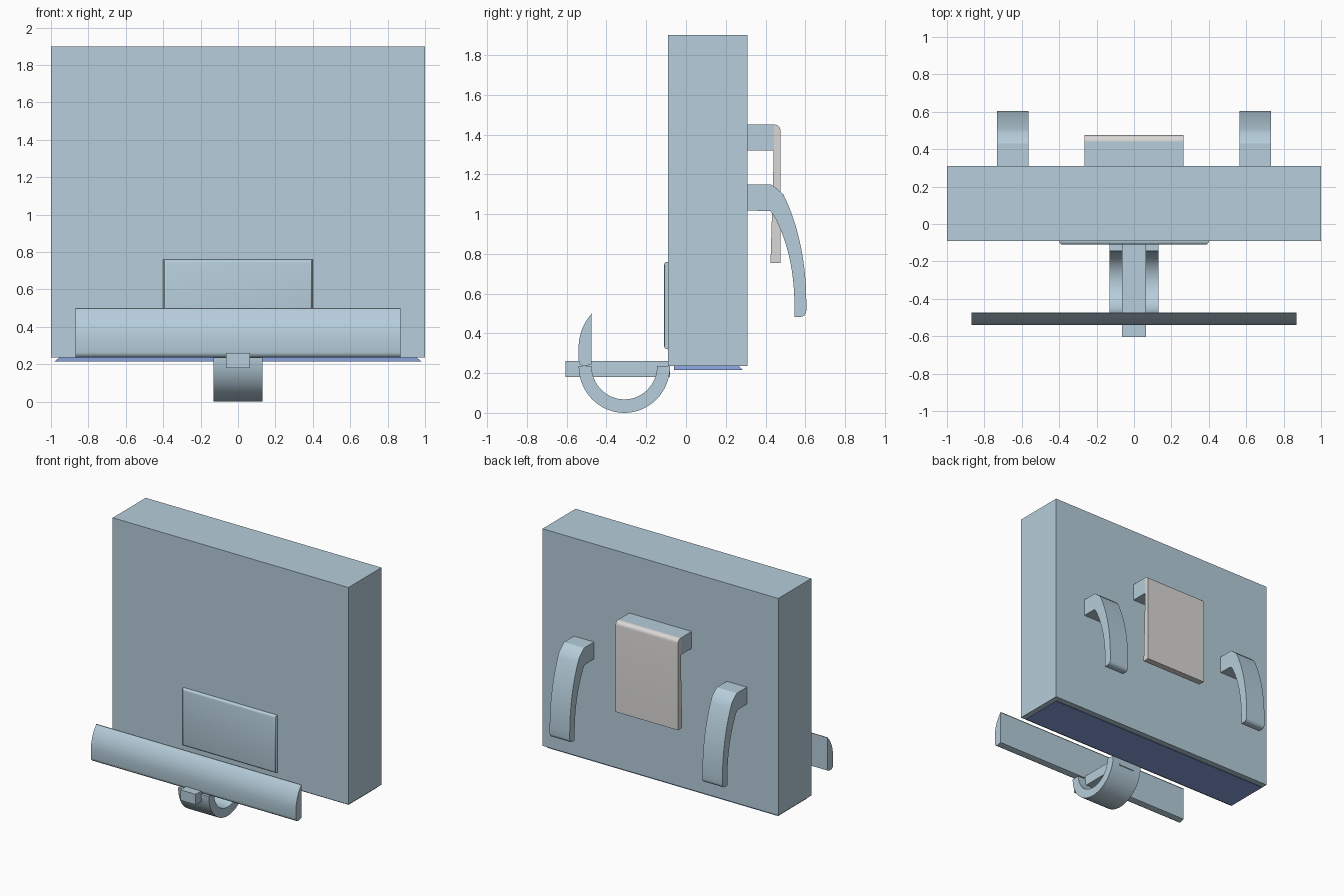
import bpy, bmesh, math

if "Cube" in bpy.data.objects:
    bpy.data.objects.remove(bpy.data.objects["Cube"])


def material(name, rgb):
    m = bpy.data.materials.new(name)
    m.diffuse_color = (*rgb, 1)
    m.use_nodes = True
    m.node_tree.nodes["Principled BSDF"].inputs["Base Color"].default_value = m.diffuse_color
    return m


PALE = material("pale_blue", (0.468, 0.617, 0.708))
GREY = material("light_grey", (0.70, 0.69, 0.68))
BLUE = material("deep_blue", (0.255, 0.366, 0.723))


def finish(name, bm, mat):
    bmesh.ops.recalc_face_normals(bm, faces=bm.faces)
    me = bpy.data.meshes.new(name)
    bm.to_mesh(me)
    bm.free()
    me.materials.append(mat)
    ob = bpy.data.objects.new(name, me)
    bpy.context.collection.objects.link(ob)
    bpy.context.view_layer.objects.active = ob
    ob.select_set(True)
    bpy.ops.object.shade_smooth_by_angle(angle=math.radians(30))
    ob.select_set(False)
    return ob


def extrude(name, profile, x0, x1, mat):
    """Sweep a (y, z) outline along x."""
    bm = bmesh.new()
    face = bm.faces.new([bm.verts.new((x0, y, z)) for y, z in profile])
    out = bmesh.ops.extrude_face_region(bm, geom=[face])
    for v in out["geom"]:
        if isinstance(v, bmesh.types.BMVert):
            v.co.x = x1
    return finish(name, bm, mat)


def box(name, x, y0, y1, z0, z1, mat):
    return extrude(name, [(y0, z0), (y1, z0), (y1, z1), (y0, z1)], -x, x, mat)


def arc(cy, cz, ry, rz, a0, a1, n):
    pts = []
    for i in range(n + 1):
        a = math.radians(a0 + (a1 - a0) * i / n)
        pts.append((cy + ry * math.cos(a), cz + rz * math.sin(a)))
    return pts


# Main slab
box("main_body", 1.0, -0.09, 0.31, 0.235, 1.90, PALE)

# Thin base plate, flaring slightly toward the bottom
base = box("base_plate", 0.98, -0.06, 0.285, 0.216, 0.236, BLUE)
for v in base.data.vertices:
    if v.co.z > 0.23:
        v.co.x *= 0.975
        v.co.y = min(v.co.y, 0.265)

# Front panel with softened front edges
bm = bmesh.new()
bmesh.ops.create_cube(bm, size=1)
for v in bm.verts:
    v.co = (v.co.x * 0.80, -0.0975 + v.co.y * 0.025, 0.54 + v.co.z * 0.44)
rim = [e for e in bm.edges if all(v.co.y < -0.1 for v in e.verts)]
bmesh.ops.bevel(bm, geom=rim, offset=0.016, segments=3, profile=0.5, affect='EDGES')
finish("front_panel", bm, PALE)

# Curved front bar
bar = [(-0.475, 0.245), (-0.475, 0.50)]
bar += arc(-0.30, 0.33, 0.24, 0.245, 136, 180, 10)
bar += arc(-0.51, 0.265, 0.03, 0.03, 180, 270, 4)
extrude("front_bar", bar, -0.87, 0.87, PALE)

# Half-ring hook joining the bar to the body
ring = arc(-0.31, 0.236, 0.23, 0.236, 180, 360, 32)
ring += arc(-0.31, 0.236, 0.165, 0.168, 360, 180, 32)
extrude("hook", ring, -0.13, 0.13, PALE)

# Peg through the hook
box("peg", 0.065, -0.605, -0.08, 0.18, 0.26, PALE)

# Rear clip: support arm and hanging plate
box("clip_arm", 0.265, 0.30, 0.442, 1.32, 1.45, PALE)
clip = [(0.425, 0.755), (0.475, 0.755)]
clip += arc(0.445, 1.42, 0.03, 0.03, 0, 90, 6)
clip += [(0.44, 1.45), (0.44, 1.25)]
extrude("clip_plate", clip, -0.265, 0.265, GREY)

# Rear curved handles, mirrored left and right
handle = [(0.30, 1.148), (0.43, 1.148), (0.442, 1.14)]
handle += arc(0.15, 0.56, 0.455, 0.81, 45, 0, 14)[1:]
handle += arc(0.575, 0.513, 0.03, 0.03, 0, -90, 5)
handle += [(0.545, 0.483)]
handle += arc(0.145, 0.55, 0.40, 0.66, 0, 42, 14)
handle += [(0.425, 1.015), (0.30, 1.018)]
for side, name in ((-1, "left_handle"), (1, "right_handle")):
    extrude(name, handle, side * 0.563, side * 0.733, PALE)
